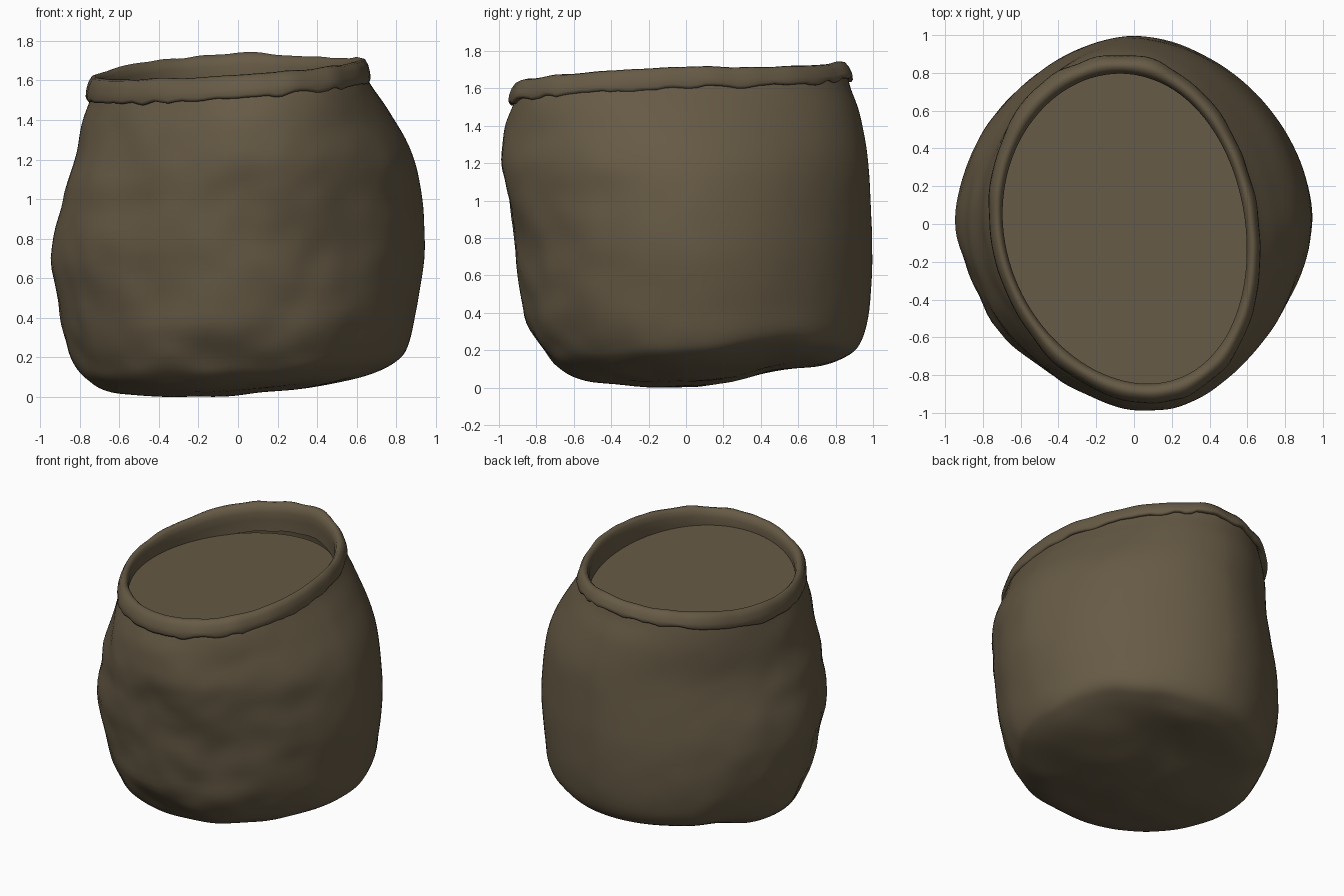
import bpy, bmesh, math
from mathutils import Vector, noise

if "Cube" in bpy.data.objects:
    bpy.data.objects.remove(bpy.data.objects["Cube"])

SEG = 128
cloth = bpy.data.materials.new("brown_sackcloth")
cloth.diffuse_color = (0.135, 0.103, 0.060, 1)
cloth.use_nodes = True
cloth.node_tree.nodes["Principled BSDF"].inputs["Base Color"].default_value = cloth.diffuse_color


def signed_pow(v, e):
    return math.copysign(abs(v) ** e, v)


def outline(ang, x0, x1, y0, y1, p=2.0, shear=0.0):
    """Point on a lopsided superellipse with the given extents."""
    c, s = math.cos(ang), math.sin(ang)
    cx, cy = (x0 + x1) / 2, (y0 + y1) / 2
    x = cx + (x1 - x0) / 2 * signed_pow(c, 2 / p)
    t = signed_pow(s, 2 / p)
    dy = (y1 - y0) / 2 * t
    return x + shear * dy - 0.55 * shear * t * t, cy + dy


def rim_height(x, y):
    back = max(0, min(1, y / 0.85))
    return (1.62 + 0.075 * x + 0.05 * y + 0.03 * back ** 2
            - 0.09 * back * max(0, x))


def loft(name, rings, cap=False):
    """Skin a list of point rings; optionally close the first one."""
    bm = bmesh.new()
    rows = [[bm.verts.new(p) for p in ring] for ring in rings]
    for a, b in zip(rows, rows[1:]):
        for i in range(len(a)):
            j = (i + 1) % len(a)
            bm.faces.new((a[i], a[j], b[j], b[i]))
    if cap:
        bm.faces.new(rows[0][::-1])
    me = bpy.data.meshes.new(name)
    bm.to_mesh(me)
    bm.free()
    me.materials.append(cloth)
    me.shade_smooth()
    ob = bpy.data.objects.new(name, me)
    bpy.context.collection.objects.link(ob)
    return ob


def catmull(a, b, c, d, t):
    return [0.5 * (2 * q + (r - p) * t + (2 * p - 5 * q + 4 * r - s) * t * t
                   + (3 * q - p - 3 * r + s) * t ** 3)
            for p, q, r, s in zip(a, b, c, d)]


# Sack body: z, x min, x max, y min, y max, squareness, shear
rows = [
    (0.00, -0.06, 0.04, -0.05, 0.05, 2.0, 0),
    (0.00, -0.40, 0.38, -0.36, 0.42, 2.0, 0),
    (0.015, -0.64, 0.64, -0.57, 0.68, 1.95, 0),
    (0.06, -0.75, 0.79, -0.68, 0.83, 1.92, 0),
    (0.14, -0.82, 0.86, -0.76, 0.93, 1.9, 0),
    (0.35, -0.89, 0.90, -0.86, 0.98, 1.86, 0),
    (0.70, -0.935, 0.94, -0.91, 0.995, 1.83, 0),
    (1.00, -0.89, 0.93, -0.96, 0.985, 1.83, 0),
    (1.20, -0.83, 0.88, -0.99, 0.97, 1.85, -0.02),
    (1.40, -0.79, 0.76, -0.97, 0.93, 1.9, -0.06),
    (1.53, -0.745, 0.665, -0.93, 0.88, 2.0, -0.09),
    (1.60, -0.72, 0.62, -0.90, 0.86, 2.0, -0.09),
]
levels = []
for k in range(len(rows) - 1):
    quad = [rows[max(0, min(len(rows) - 1, k + o))] for o in (-1, 0, 1, 2)]
    levels += [catmull(*quad, t / 6) for t in range(6)]
levels.append(rows[-1])

rings = []
for z, x0, x1, y0, y1, p, sh in levels:
    ring = []
    low = max(0, 1 - z / 0.7)
    high = max(0, min(1, (z - 0.9) / 0.7))
    for i in range(SEG):
        a = 2 * math.pi * i / SEG
        x, y = outline(a, x0, x1, y0, y1,
                       p - 0.03 * math.sin(a) * (1 - high), sh)
        # sloping base with a hollow towards the back
        base = 0.09 * (x + 0.35) ** 2 + 0.10 * (y + 0.1) ** 2
        base += 0.05 * math.exp(-((y - 0.48) / 0.25) ** 2)
        zz = z + low * base + high * (rim_height(x, y) - 1.61)
        # cloth folds: stronger at the front and left, calmer at the back
        d = Vector((x, y, 0)).normalized()
        front = 0.15 + 0.85 * max(0, min(1, 0.5 - 0.6 * d.y - 0.3 * d.x))
        n = noise.noise(Vector((x * 2.6 + zz, y * 2.6, zz * 3.4)))
        n += 0.5 * noise.noise(Vector((x * 6, y * 6 + 5, zz * 7)))
        amt = 0.024 * front * n * max(0, min(1, z / 0.12)) * (1 - 0.7 * high)
        lift = 0.012 * noise.noise(Vector((x * 4, y * 4, 3))) * low
        ring.append((x + d.x * amt, y + d.y * amt, zz + lift))
    rings.append(ring)
body = loft("sack_body", rings, cap=True)

# Rolled rim: cross-section as outward offset and height
section = [(0.0, -0.14), (0.0, -0.06), (-0.004, -0.005), (0.008, 0.03),
           (0.03, 0.05), (0.055, 0.044), (0.076, 0.015), (0.088, -0.02),
           (0.092, -0.05), (0.085, -0.066), (0.066, -0.066), (0.05, -0.045)]
rings = []
for k, (dr, dz) in enumerate(section):
    ring = []
    for i in range(SEG):
        a = 2 * math.pi * i / SEG
        c, s = math.cos(a), math.sin(a)
        wob = noise.noise(Vector((c * 5, s * 5, 1.7)))
        rag = noise.noise(Vector((c * 9, s * 9, 8.0)))
        out = dr * (0.78 + 0.3 * s * s) * (1 + 0.15 * wob)
        x, y = outline(a, -0.695 - out, 0.595 + out,
                       -0.85 - out, 0.80 + out, 2.0, -0.09)
        # the flap hangs shorter at the back
        drop = 1 - 0.35 * max(0, s) if k > 5 and dz < 0 else 1
        z = rim_height(x, y) + dz * drop + 0.009 * wob
        if k > 7:
            z += 0.02 * rag
        ring.append((x, y, z))
    rings.append(ring)
rim = loft("rolled_rim", rings)

# Flat filling just below the rim
ring = []
for i in range(SEG):
    x, y = outline(2 * math.pi * i / SEG, -0.70, 0.60, -0.855, 0.805, 2.0, -0.09)
    ring.append((x, y, 1.52 + 0.04 * x - 0.01 * y))
fill = loft("filling", [ring], cap=True)
fill.data.flip_normals()

# Stand the model on z = 0
drop = min(v.co.z for v in body.data.vertices)
for ob in (body, rim, fill):
    for v in ob.data.vertices:
        v.co.z -= drop
